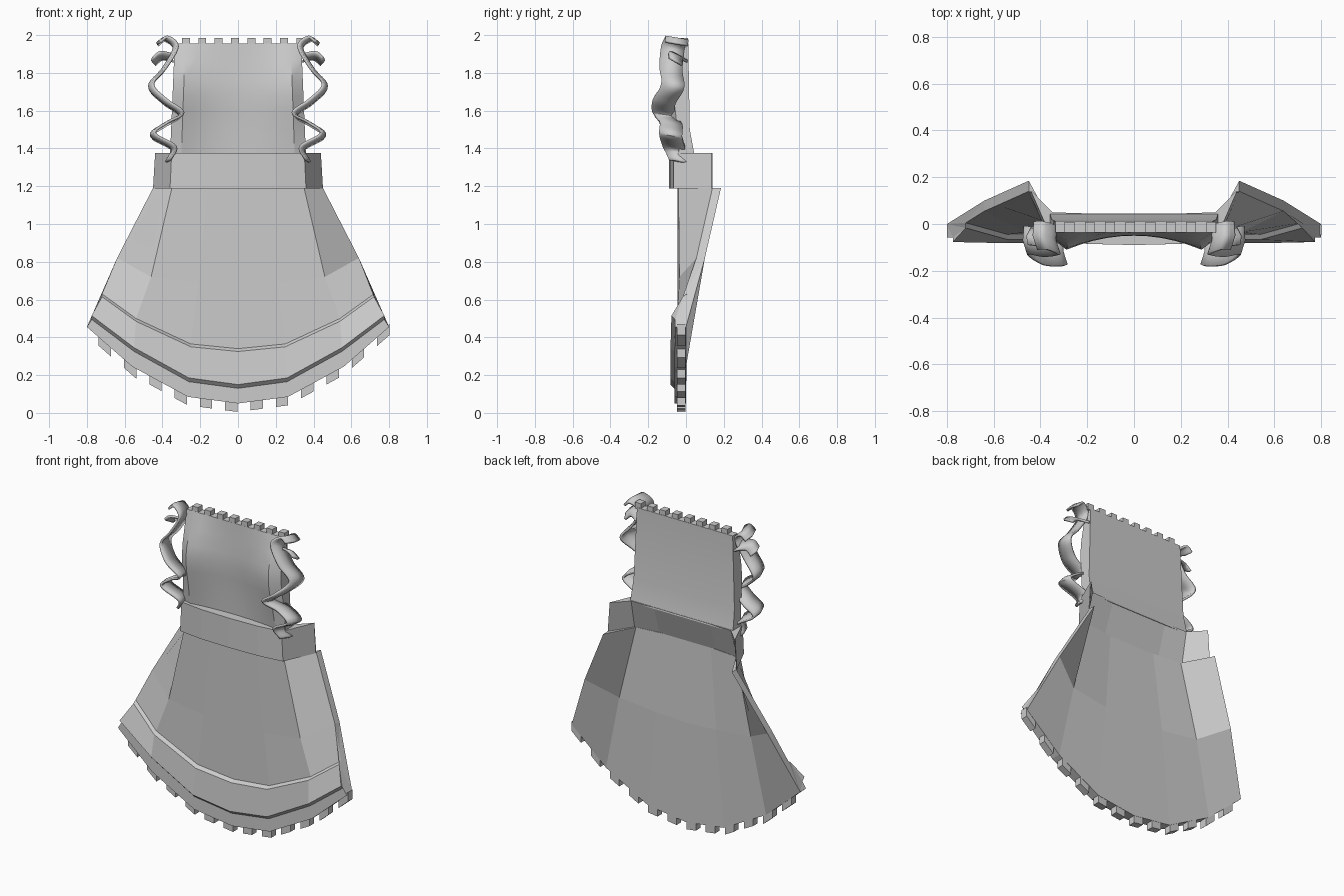
import bpy, bmesh, math
from mathutils import Vector

cube = bpy.data.objects.get("Cube")
if cube:
    bpy.data.objects.remove(cube)

cloth = bpy.data.materials.new("grey_cloth")
cloth.use_nodes = True
GREY = (0.6, 0.6, 0.6, 1)
cloth.diffuse_color = GREY
cloth.node_tree.nodes["Principled BSDF"].inputs["Base Color"].default_value = GREY


def finish(name, bm, smooth=None):
    bmesh.ops.recalc_face_normals(bm, faces=bm.faces)
    me = bpy.data.meshes.new(name)
    bm.to_mesh(me)
    bm.free()
    ob = bpy.data.objects.new(name, me)
    bpy.context.collection.objects.link(ob)
    me.materials.append(cloth)
    if smooth:
        bpy.ops.object.select_all(action='DESELECT')
        ob.select_set(True)
        bpy.context.view_layer.objects.active = ob
        bpy.ops.object.shade_smooth_by_angle(angle=math.radians(smooth))
    return ob


def loft(name, sections, smooth=None):
    """Skin a row of closed cross-sections and cap both ends."""
    bm = bmesh.new()
    rings = [[bm.verts.new(p) for p in s] for s in sections]
    n = len(rings[0])
    for a, b in zip(rings, rings[1:]):
        for i in range(n):
            j = (i + 1) % n
            bm.faces.new((a[i], a[j], b[j], b[i]))
    bm.faces.new(rings[0])
    bm.faces.new(rings[-1])
    bmesh.ops.triangulate(bm, faces=[f for f in bm.faces if len(f.verts) > 4])
    return finish(name, bm, smooth)


def both_sides(half):
    """Mirror sections that run from the middle out to +x."""
    left = [[(-x, y, z) for x, y, z in s] for s in half[:0:-1]]
    return left + half


def tab_row(name, places, size):
    """Row of small blocks, each given by a centre and a tilt."""
    bm = bmesh.new()
    for centre, tilt in places:
        made = bmesh.ops.create_cube(bm, size=1)["verts"]
        for v in made:
            p = Vector((v.co.x * size[0], v.co.y * size[1], v.co.z * size[2]))
            p = Vector((p.x, p.y, p.z + p.x * tilt))
            v.co = p + Vector(centre)
    finish(name, bm)


# Skirt: per column, (x, z) of top, fold, upper trim, lower trim and hem,
# then front and back depth at top, fold and hem
COLUMNS = [
    ((0, 1.19), (0, .68), (0, .34), (0, .15), (0, .05), (-.045, -.045, -.05), (-.02, 0, 0)),
    ((.16, 1.19), (.21, .69), (.25, .365), (.26, .185), (.265, .085), (-.045, -.045, -.05), (-.02, 0, 0)),
    ((.35, 1.19), (.46, .72), (.54, .50), (.55, .345), (.56, .245), (-.04, -.035, -.05), (0, .01, 0)),
    ((.45, 1.19), (.64, .82), (.72, .63), (.775, .515), (.8, .455), (.14, .055, -.045), (.185, .1, 0)),
]
half = []
for top, fold, trim, low, hem, front, back in COLUMNS:
    f0, f1, f2 = front
    ft = (f1 + f2) / 2 if f1 > 0 else f2 + .005
    half.append([
        (top[0], f0, top[1]), (fold[0], f1, fold[1]),
        (trim[0], ft, trim[1]), (trim[0], ft - .022, trim[1] - .015),
        (low[0], f2 - .032, low[1]), (low[0], f2 - .012, low[1] - .02),
        (hem[0], f2 - .012, hem[1]), (hem[0], back[2], hem[1]),
        (fold[0], back[1], fold[1]), (top[0], back[0], top[1])])
loft("skirt", both_sides(half))

# Hem tabs follow the hem line
HEM = [c[4] for c in COLUMNS]


def hem_at(x):
    x = abs(x)
    for (xa, za), (xb, zb) in zip(HEM, HEM[1:]):
        if x <= xb:
            slope = (zb - za) / (xb - xa)
            return za + (x - xa) * slope, slope


places = []
for i in range(-5, 7):
    x = -.035 + i * .134
    z, slope = hem_at(x)
    places.append(((x, -.024, z - .015), math.copysign(slope, x)))
tab_row("hem_tabs", places, (.065, .045, .06))

# Waistband: front wraps back at the sides
half = []
for x, front, back_top, back_low in [(0, -.09, .045, -.02), (.2, -.085, .045, -.02),
                                     (.36, -.065, .05, 0), (.45, .135, .14, .14)]:
    half.append([(x, front, 1.188), (x * .975, front, 1.375),
                 (x * .97, back_top, 1.375), (x, back_low, 1.188)])
loft("waistband", both_sides(half))

# Bodice: hollow in the middle, fuller toward the sides
ROWS = [(1.36, -.03, .02), (1.5, -.035, .04), (1.6, -.043, .055), (1.68, -.05, .06),
        (1.76, -.048, .055), (1.86, -.04, .03), (1.955, -.036, .0)]
half = []
for x in (0, .06, .12, .18, .24, .3, .36):
    u = x / .3 if x <= .3 else .5
    ring = [(x * (1 - .07 * (z - 1.36) / .6), mid - swell * u * u, z)
            for z, mid, swell in ROWS]
    ring += [(x * .93, .012, 1.955), (x * .98, .02, 1.5), (x, .045, 1.365)]
    half.append(ring)
loft("bodice", both_sides(half), 25)
tab_row("neckline_tabs", [((-.276 + i * .0866, -.013, 1.965), 0) for i in range(8)],
        (.042, .045, .04))


# Ruffles: smooth ribbon along a wavy edge, mirrored
def smooth_path(points, steps=6):
    pts = [Vector(p) for p in points]
    pts = [2 * pts[0] - pts[1]] + pts + [2 * pts[-1] - pts[-2]]
    out = []
    for a, b, c, d in zip(pts, pts[1:], pts[2:], pts[3:]):
        for k in range(steps):
            t = k / steps
            out.append(.5 * (2 * b + (c - a) * t + (2 * a - 5 * b + 4 * c - d) * t * t
                             + (3 * b - a - 3 * c + d) * t ** 3))
    return out + [pts[-2]]


def ribbon(name, points, width, side):
    bm = bmesh.new()
    rows = []
    for p in smooth_path(points):
        edge = [p + Vector(width) * k for k in (0, .5, 1)]
        edge[1].x += .012
        rows.append([bm.verts.new((e.x * side, e.y, e.z)) for e in edge])
    for a, b in zip(rows, rows[1:]):
        for i in range(2):
            bm.faces.new((a[i], a[i + 1], b[i + 1], b[i]))
    ob = finish(name, bm, 40)
    mod = ob.modifiers.new("thickness", 'SOLIDIFY')
    mod.thickness = .014
    mod.offset = 0


WAVE = [(.41, -.11, 1.965), (.37, -.11, 1.99), (.32, -.13, 1.94), (.38, -.14, 1.83),
        (.45, -.13, 1.74), (.38, -.175, 1.66), (.29, -.175, 1.59), (.37, -.14, 1.54),
        (.44, -.14, 1.48), (.33, -.12, 1.41), (.36, -.09, 1.34)]
CURL = [(.45, -.09, 1.88), (.41, -.09, 1.91), (.35, -.06, 1.9)]
for side, word in ((1, "left"), (-1, "right")):
    ribbon(word + "_ruffle", WAVE, (.015, .12, -.02), side)
    ribbon(word + "_ruffle_end", CURL, (-.01, .07, -.04), side)
